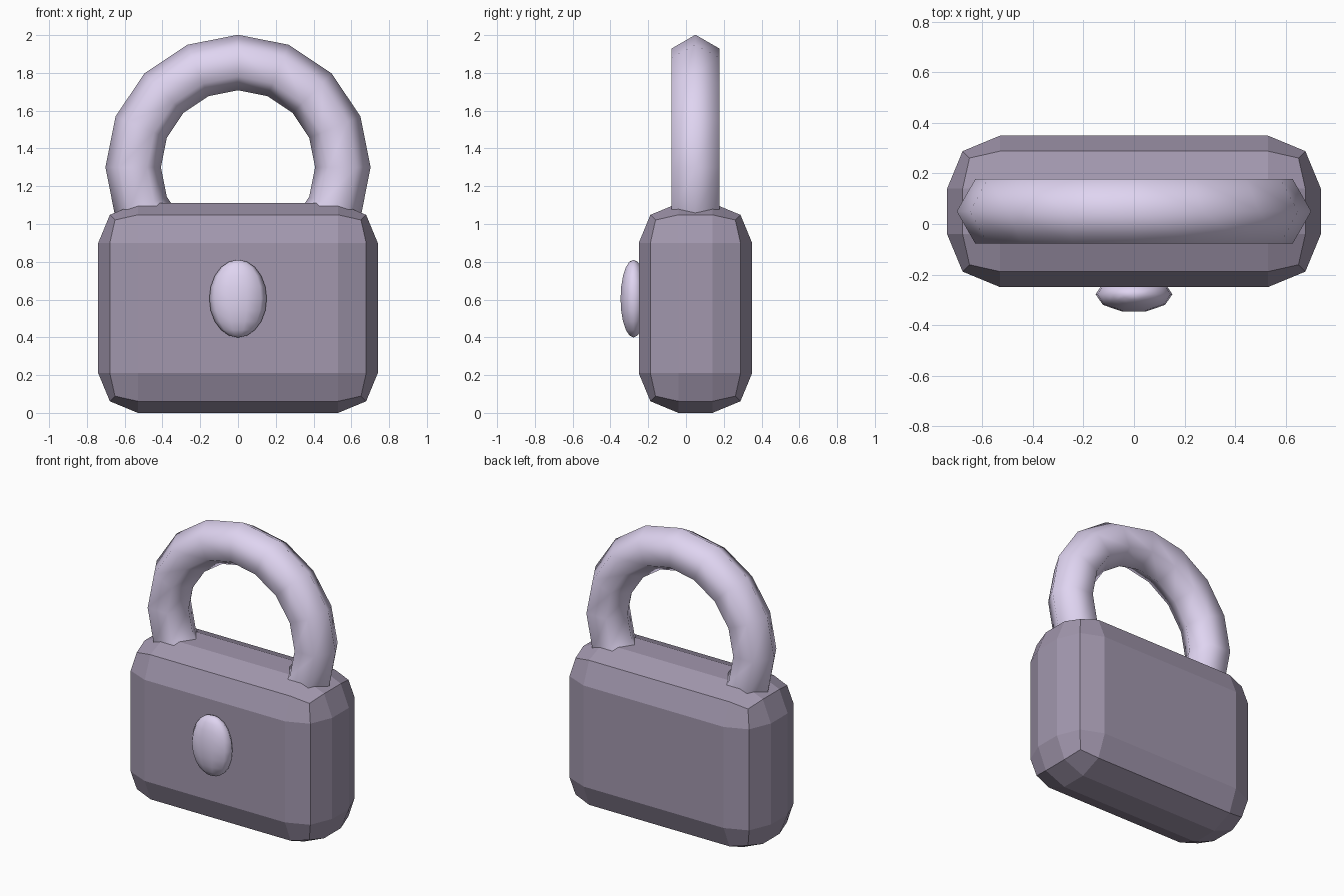
import bpy, bmesh
from math import cos, sin, tau, radians
from mathutils import Matrix

if "Cube" in bpy.data.objects:
    bpy.data.objects.remove(bpy.data.objects["Cube"])


def material(name, color):
    mat = bpy.data.materials.new(name)
    mat.diffuse_color = (*color, 1)
    mat.use_nodes = True
    mat.node_tree.nodes["Principled BSDF"].inputs["Base Color"].default_value = mat.diffuse_color
    return mat


def make_object(name, bm, mat, smooth):
    bmesh.ops.recalc_face_normals(bm, faces=bm.faces)
    for f in bm.faces:
        f.smooth = smooth
    mesh = bpy.data.meshes.new(name)
    bm.to_mesh(mesh)
    bm.free()
    mesh.materials.append(mat)
    obj = bpy.data.objects.new(name, mesh)
    bpy.context.collection.objects.link(obj)
    return obj


dark = material("body_metal", (0.36, 0.31, 0.42))
light = material("shackle_metal", (0.74, 0.66, 0.88))

# Body: box with a wide two-step bevel
bm = bmesh.new()
bmesh.ops.create_cube(bm, size=1, matrix=Matrix.Translation((0, 0.05, 0.555))
                      @ Matrix.Diagonal((1.48, 0.6, 1.11, 1)))
body = make_object("lock_body", bm, dark, False)
bevel = body.modifiers.new("Bevel", 'BEVEL')
bevel.width = 0.21
bevel.segments = 2

# Shackle: upright six-sided ring sunk into the body
RINGS, SIDES, MAJOR, MINOR = 16, 6, 0.555, 0.147
bm = bmesh.new()
loops = []
for i in range(RINGS):
    a = tau * i / RINGS
    loop = []
    for j in range(SIDES):
        b = tau * j / SIDES
        r = MAJOR + MINOR * cos(b)
        loop.append(bm.verts.new((r * cos(a), 0.05 + MINOR * sin(b), 1.3 + r * sin(a))))
    loops.append(loop)
for i in range(RINGS):
    p, q = loops[i], loops[(i + 1) % RINGS]
    for j in range(SIDES):
        k = (j + 1) % SIDES
        bm.faces.new((p[j], q[j], q[k], p[k]))
make_object("shackle", bm, light, True)

# Keyhole cover: flattened oval dome on the front
bm = bmesh.new()
bmesh.ops.create_uvsphere(bm, u_segments=10, v_segments=10, radius=1,
                          matrix=Matrix.Translation((0, -0.278, 0.605))
                          @ Matrix.Diagonal((0.152, 0.072, 0.206, 1)) @ Matrix.Rotation(radians(90), 4, 'Z'))
make_object("keyhole_cover", bm, light, True)
